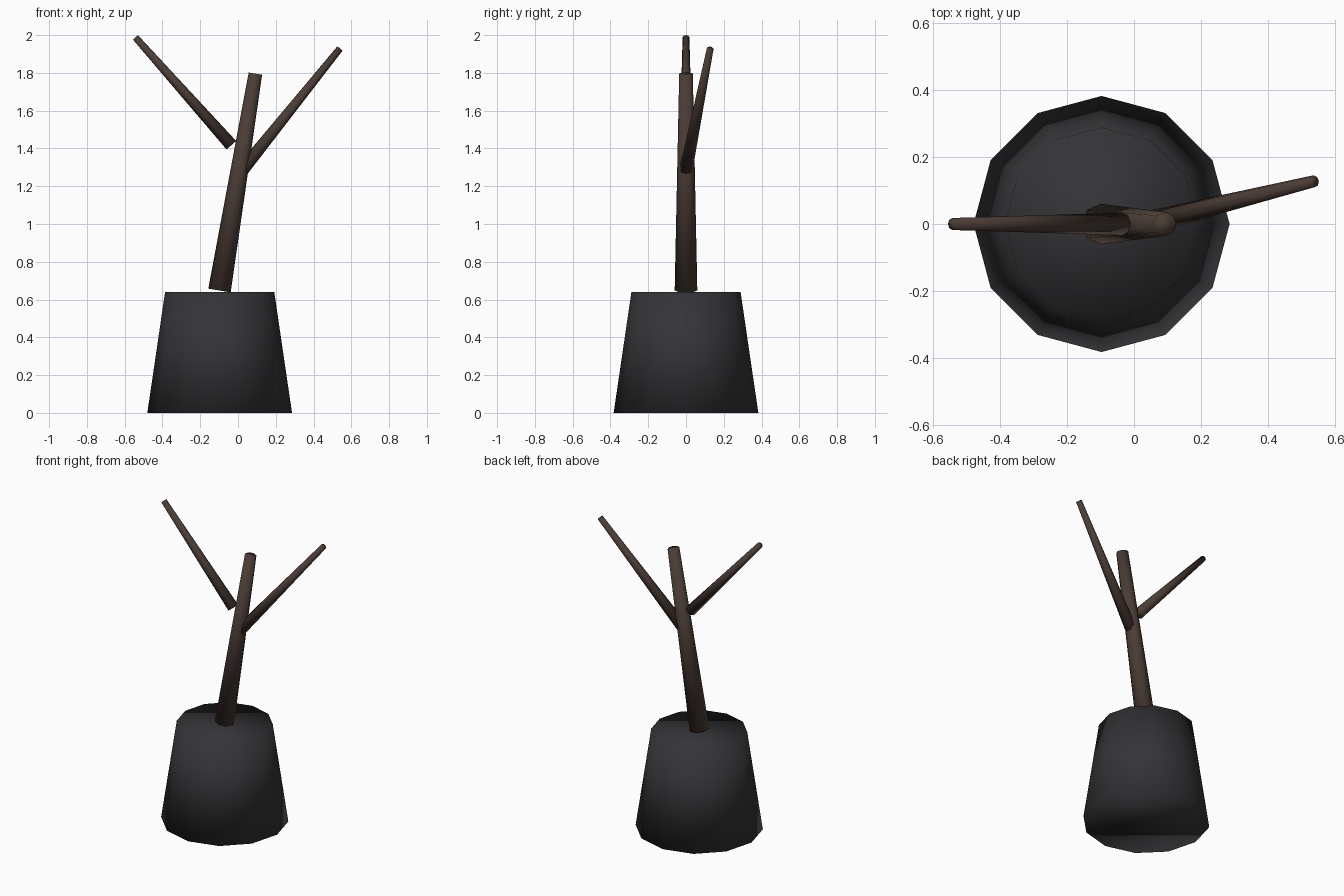
import bpy, bmesh
from mathutils import Vector, Matrix

if "Cube" in bpy.data.objects:
    bpy.data.objects.remove(bpy.data.objects["Cube"])


def material(name, color):
    m = bpy.data.materials.new(name)
    m.diffuse_color = (*color, 1)
    m.use_nodes = True
    m.node_tree.nodes["Principled BSDF"].inputs["Base Color"].default_value = m.diffuse_color
    return m


def tapered(name, start, end, r1, r2, sides, mat):
    """Capped, smooth-shaded tapered cylinder running from start to end."""
    a, b = Vector(start), Vector(end)
    z = (b - a).normalized()
    x = Vector((0, 1, 0)).cross(z).normalized()
    y = z.cross(x)
    frame = Matrix((x, y, z)).transposed().to_4x4()
    frame.translation = (a + b) / 2
    bm = bmesh.new()
    bmesh.ops.create_cone(bm, cap_ends=True, segments=sides, radius1=r1,
                          radius2=r2, depth=(b - a).length, matrix=frame)
    for f in bm.faces:
        f.smooth = True
    me = bpy.data.meshes.new(name)
    bm.to_mesh(me)
    bm.free()
    me.materials.append(mat)
    ob = bpy.data.objects.new(name, me)
    bpy.context.collection.objects.link(ob)
    return ob


dark = material("dark_pot", (0.034, 0.034, 0.038))
bark = material("bark", (0.07, 0.046, 0.036))

# Pot, wider at the bottom
tapered("pot", (-0.097, 0, 0), (-0.097, 0, 0.64), 0.383, 0.289, 12, dark)

# Leaning trunk
tapered("trunk", (-0.098, 0, 0.648), (0.092, 0, 1.796), 0.06, 0.036, 8, bark)

# Branches
tapered("left_branch", (-0.035, 0, 1.417), (-0.543, 0, 1.988), 0.034, 0.018, 8, bark)
tapered("right_branch", (0.023, 0, 1.287), (0.539, 0.128, 1.928), 0.035, 0.018, 8, bark)
